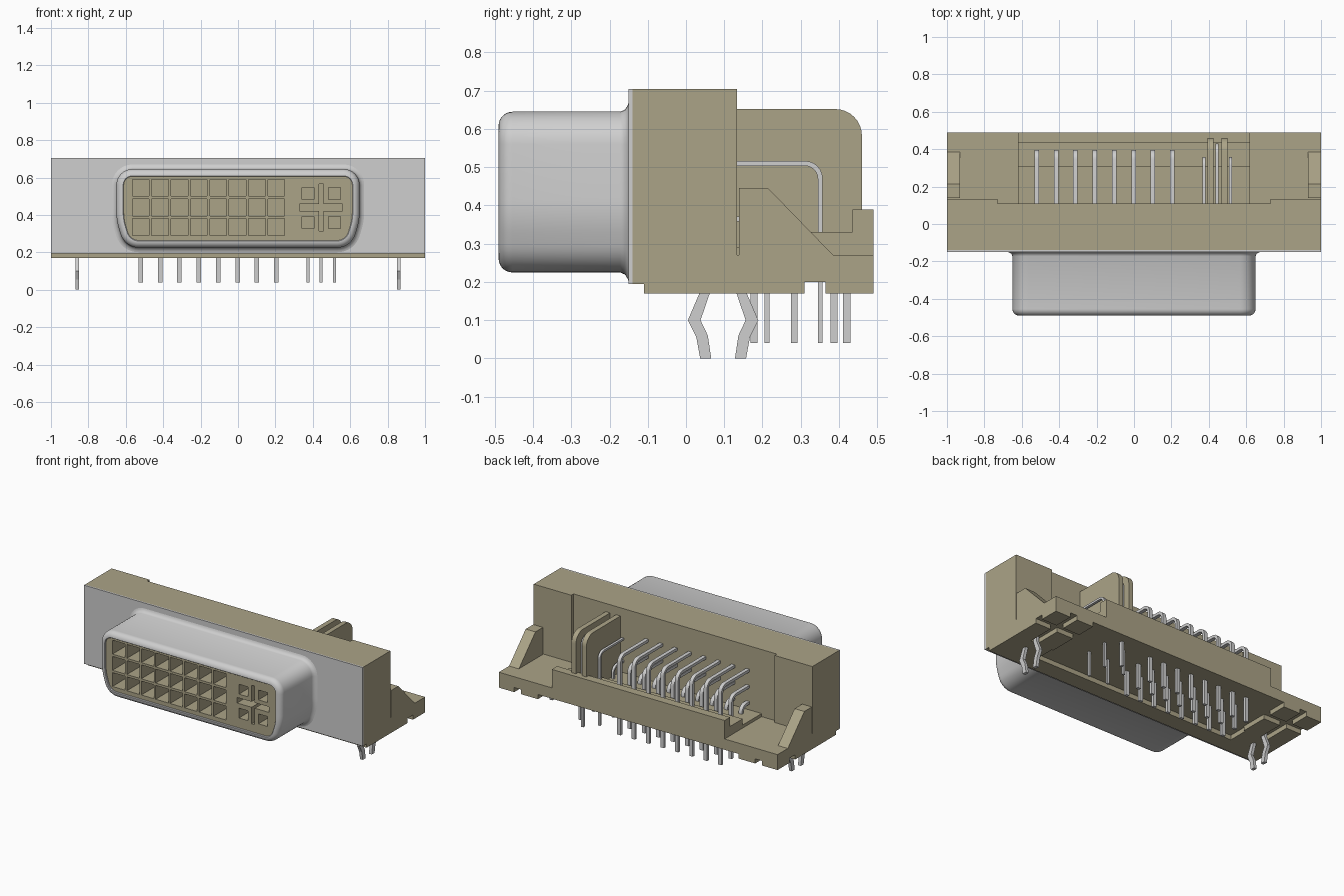
import bpy, bmesh, math
from mathutils import Vector

if "Cube" in bpy.data.objects:
    bpy.data.objects.remove(bpy.data.objects["Cube"])


def material(name, rgb):
    m = bpy.data.materials.new(name)
    m.diffuse_color = (*rgb, 1)
    m.use_nodes = True
    m.node_tree.nodes["Principled BSDF"].inputs["Base Color"].default_value = m.diffuse_color
    return m


TAN = material("tan plastic", (0.41, 0.37, 0.245))
METAL = material("light grey metal", (0.62, 0.62, 0.62))


def finish(name, bm, mat, smooth=False):
    bmesh.ops.recalc_face_normals(bm, faces=bm.faces)
    me = bpy.data.meshes.new(name)
    bm.to_mesh(me)
    bm.free()
    me.materials.append(mat)
    ob = bpy.data.objects.new(name, me)
    bpy.context.collection.objects.link(ob)
    if smooth:
        bpy.ops.object.select_all(action='DESELECT')
        ob.select_set(True)
        bpy.context.view_layer.objects.active = ob
        bpy.ops.object.shade_smooth_by_angle(angle=math.radians(35))
    return ob


def prisms(name, mat, items, smooth=False):
    """Each item: (profile points, axis, start, end). 'x' profiles are (y, z), 'y' profiles are (x, z)."""
    bm = bmesh.new()
    for pts, axis, a, b in items:
        def co(p, t):
            return (t, p[0], p[1]) if axis == 'x' else (p[0], t, p[1])
        lo = [bm.verts.new(co(p, a)) for p in pts]
        hi = [bm.verts.new(co(p, b)) for p in pts]
        bm.faces.new(lo)
        bm.faces.new(hi[::-1])
        for i in range(len(pts)):
            j = (i + 1) % len(pts)
            bm.faces.new((lo[i], lo[j], hi[j], hi[i]))
    return finish(name, bm, mat, smooth)


def rect(a0, a1, b0, b1):
    return [(a0, b0), (a1, b0), (a1, b1), (a0, b1)]


def box(x0, x1, y0, y1, z0, z1):
    return (rect(y0, y1, z0, z1), 'x', x0, x1)


def both(items):
    """Add the mirror image in x of every x prism."""
    return items + [(p, 'x', -b, -a) for p, _, a, b in items]


# Main housing, with thicker ends and a shallow recess at the back
prisms("housing", TAN, [
    ([(-.14, .705), (-.14, .195), (-.11, .195), (-.11, .17), (0, .17), (0, .2), (.11, .2), (.11, .705)],
     'x', -.73, .73)] + both([
    ([(-.14, .705), (-.14, .195), (-.11, .195), (-.11, .17), (.133, .17), (.133, .705)], 'x', .73, 1)]))

# Rear base: slab, shelves, rail and split corner feet
prisms("base", TAN, [
    box(-1, 1, .1, .49, .2, .27),
    box(-.62, .62, .1, .305, .26, .29),
    box(-.62, .62, .305, .435, .26, .33),
    box(-.62, .62, .435, .49, .26, .39)])
prisms("base_feet", TAN, both([
    box(x0, x1, y0, y1, .17, .21)
    for x0, x1 in ((.72, .84), (.89, 1)) for y0, y1 in ((.13, .31), (.365, .49))]))

# Sloped gussets at both ends
prisms("gusset", TAN, both([
    ([(.138, .26), (.138, .445), (.215, .445), (.385, .27), (.385, .26)], 'x', .93, 1)]))

# Metal face plate
prisms("face_plate", METAL, [box(-1, 1, -.15, -.14, .195, .705)])


def d_outline(n=8):
    """Rounded D outline as (point, outward normal) pairs, in x and z."""
    right = [((.605, .225), .10), ((.65, .37), .3), ((.65, .645), .085)]
    corners = right + [((-p[0], p[1]), r) for p, r in right[::-1]]
    out = []
    for i, (p, r) in enumerate(corners):
        p = Vector(p)
        u = (Vector(corners[i - 1][0]) - p).normalized()
        v = (Vector(corners[(i + 1) % len(corners)][0]) - p).normalized()
        c = p + (u + v).normalized() * r / math.sin(u.angle(v) / 2)
        a1 = math.atan2(u.x, -u.y)
        a2 = math.atan2(-v.x, v.y)
        turn = (a2 - a1) % (2 * math.pi)
        for k in range(n + 1):
            a = a1 + turn * k / n
            nrm = Vector((math.cos(a), math.sin(a)))
            out.append((c + nrm * r, nrm))
    return out


OUTLINE = d_outline()


def inset(d):
    return [tuple(p - n * d) for p, n in OUTLINE]


# Plug shell: lofted rings with a flared root and a rolled front lip
R = .036
rings = [(-.028, -.149), (-.018, -.152), (-.006, -.159), (0, -.172)]
rings += [(R * (1 - math.cos(a)), -.49 + R - R * math.sin(a))
          for a in [math.pi / 2 * k / 7 for k in range(8)]]
rings += [(R + .003, -.486), (R + .003, -.44)]
bm = bmesh.new()
prev = None
for d, y in rings:
    ring = [bm.verts.new((x, y, z)) for x, z in inset(d)]
    if prev:
        for i in range(len(ring)):
            j = (i + 1) % len(ring)
            bm.faces.new((prev[i], prev[j], ring[j], ring[i]))
    prev = ring
finish("shell", bm, METAL, True)

# Socket insert with square holes and a cross slot cut in
insert = prisms("socket_insert", TAN, [(inset(R + .002), 'y', -.48, -.145)])
COLS = [-.52 + .1035 * i for i in range(8)]
CX, CZ = .445, .44
cuts = [(rect(x - .045, x + .045, z - .045, z + .045), 'y', -.6, -.25)
        for x in COLS for z in (.545, .44, .335)]
cuts += [(rect(x - .032, x + .032, z - .032, z + .032), 'y', -.6, -.25)
         for x in (.375, .515) for z in (.515, .36)]
w, h, L, H = .011, .018, .115, .125
cross = [(w, h), (L, h), (L, -h), (w, -h), (w, -H), (-w, -H), (-w, -h), (-L, -h),
         (-L, h), (-w, h), (-w, H), (w, H)]
cuts.append(([(CX + x, CZ + z) for x, z in cross], 'y', -.6, -.25))
cutter = prisms("hole_cutter", TAN, cuts)
cutter.hide_render = True
mod = insert.modifiers.new("holes", 'BOOLEAN')
mod.operation = 'DIFFERENCE'
mod.solver = 'EXACT'
mod.object = cutter
bpy.context.view_layer.objects.active = insert
bpy.ops.object.modifier_apply(modifier=mod.name)
bpy.data.objects.remove(cutter)


# Bent contacts running out of the back and down through the base
def bent(yb, z, t, r=.04):
    arc = [math.pi / 2 * (1 - k / 6) for k in range(7)]

    def bend(q):
        return [(yb - r + q * math.cos(a), z - r + q * math.sin(a)) for a in arc]
    return ([(.09, z + t)] + bend(r + t) + [(yb + t, .04), (yb - t, .04)]
            + bend(r - t)[::-1] + [(.09, z - t)])


for name, yb, z in (("top", .387, .545), ("middle", .283, .44), ("bottom", .178, .335)):
    prisms(name + "_row_contacts", METAL,
           [(bent(yb, z, .009), 'x', x - .012, x + .012) for x in COLS], True)
prisms("side_contacts", METAL,
       [(bent(yb, z, .0065), 'x', x - .008, x + .008)
        for x in (.375, .515) for yb, z in ((.351, .51), (.212, .365))], True)
prisms("ground_contact", METAL, [(bent(.42, .61, .01), 'x', CX - .008, CX + .008)], True)

# Two insulating fins with a rounded upper corner beside the ground contact
fin = [(.1, .28), (.1, .652)] + [
    (.39 + .07 * math.sin(a), .582 + .07 * math.cos(a))
    for a in [math.pi / 2 * k / 8 for k in range(9)]] + [(.46, .28)]
prisms("fins", TAN, [(fin, 'x', .393, .425), (fin, 'x', .468, .5)], True)

# Springy board-lock legs, each a facing pair
leg = [(.035, .25), (.035, .17), (.005, .10), (.027, .055), (.037, 0),
       (.066, 0), (.057, .06), (.038, .10), (.062, .17), (.062, .25)]
leg_back = [(.194 - y, z) for y, z in leg]
# the rear leg tips lean the same way out as the front pair leans in
prisms("board_locks", METAL, both([(leg, 'x', .85, .87), (leg_back, 'x', .85, .87)]))
